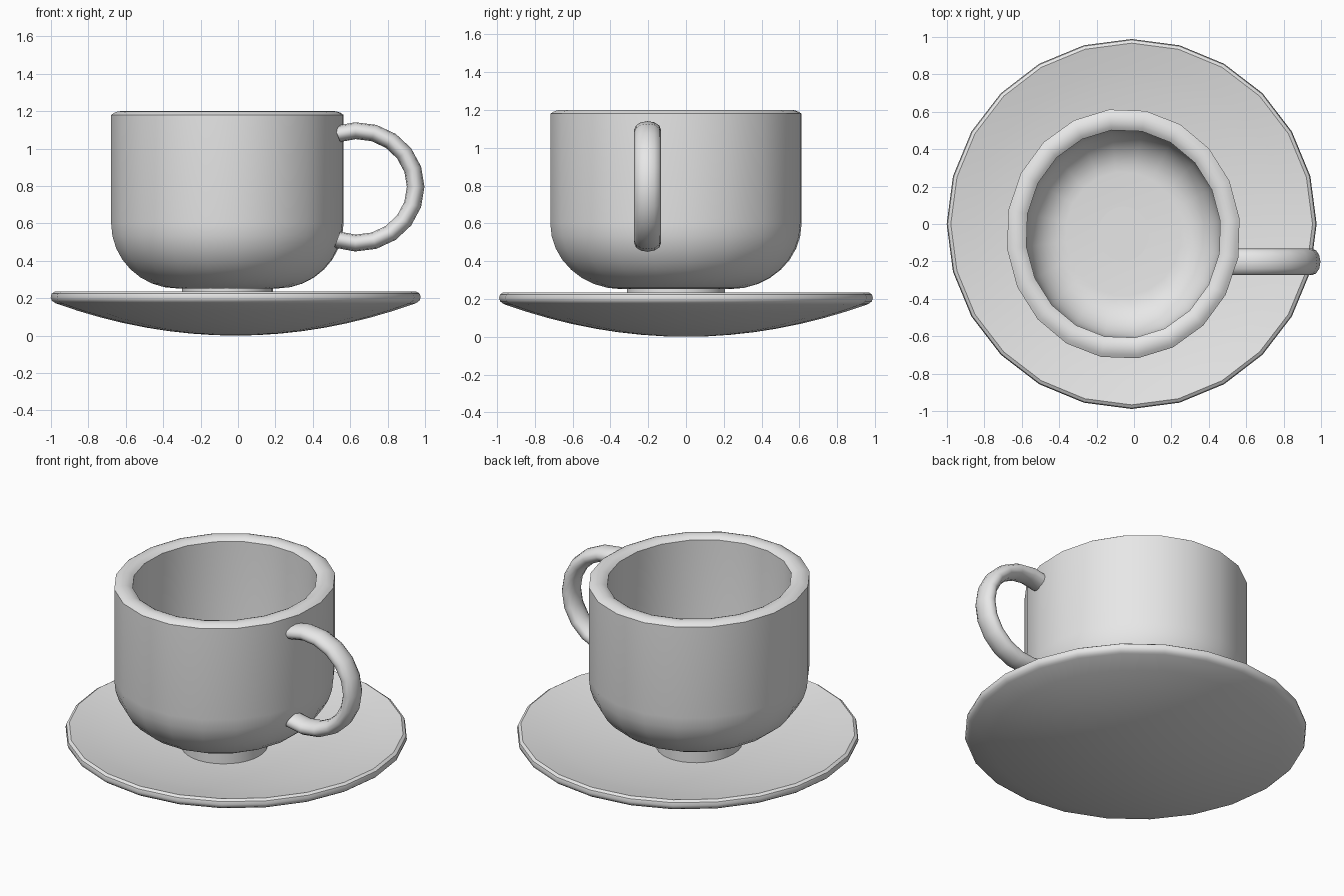
import bpy, bmesh
from math import sin, cos, pi, radians

old = bpy.data.objects.get("Cube")
if old:
    bpy.data.objects.remove(old, do_unlink=True)

grey = bpy.data.materials.new("plain grey")
grey.use_nodes = True
colour = (0.8, 0.8, 0.8, 1)
grey.diffuse_color = colour
grey.node_tree.nodes["Principled BSDF"].inputs["Base Color"].default_value = colour


def finish(name, bm, crease=35):
    """Turn a bmesh into a smooth-shaded grey object."""
    bmesh.ops.recalc_face_normals(bm, faces=bm.faces)
    mesh = bpy.data.meshes.new(name)
    bm.to_mesh(mesh)
    bm.free()
    mesh.materials.append(grey)
    obj = bpy.data.objects.new(name, mesh)
    bpy.context.collection.objects.link(obj)
    bpy.ops.object.select_all(action="DESELECT")
    obj.select_set(True)
    bpy.context.view_layer.objects.active = obj
    bpy.ops.object.shade_smooth_by_angle(angle=radians(crease))


def skin(bm, rings):
    """Join neighbouring rings with quads and cap both ends."""
    n = len(rings[0])
    for a, b in zip(rings, rings[1:]):
        for i in range(n):
            j = (i + 1) % n
            bm.faces.new((a[i], a[j], b[j], b[i]))
    bm.faces.new(rings[0])
    bm.faces.new(rings[-1])


def lathe(name, profile, sides, centre, stretch=1.0, turn=0.0):
    """Revolve (radius, height) points, stretched along y."""
    bm = bmesh.new()
    angles = [2 * pi * i / sides + turn for i in range(sides)]
    skin(bm, [[bm.verts.new((centre[0] + r * cos(a),
                             centre[1] + r * stretch * sin(a), z))
               for a in angles] for r, z in profile])
    finish(name, bm)


# Saucer: curved underside, rounded lip, dished top
steps = [0.03] + [0.12 * i for i in range(1, 9)]
under = [(r, 0.175 * (r / 0.97) ** 2) for r in steps]
lip = [(0.97, 0.177), (0.983, 0.187), (0.989, 0.205), (0.984, 0.224), (0.967, 0.235)]
dish = [(r, 0.125 + 0.108 * (r / 0.967) ** 2) for r in reversed(steps[:-1])]
lathe("saucer", under + lip + dish, 24, (-0.0125, 0))

# Cup: rounded bowl, straight wall, gently domed rim and hollow inside
CUP = (-0.057, -0.053)
STRETCH = 1.07
quarter = [pi / 2 * i / 8 for i in range(9)]
outer = [(0.27 + 0.356 * sin(t), 0.6 - 0.348 * cos(t)) for t in quarter]
rim = [(0.573 + d, 1.18 + h) for d, h in
       ((0.053, 0), (0.036, 0.011), (0.018, 0.018), (0, 0.02),
        (-0.018, 0.018), (-0.036, 0.011), (-0.051, 0))]
inner = [(0.31 + 0.212 * sin(t), 0.6 - 0.25 * cos(t)) for t in reversed(quarter)]
lathe("cup", outer + rim + inner, 20, CUP, STRETCH, radians(7))

# Foot under the cup and round plate on the cup floor
lathe("cup_foot", [(0.243, 0.12), (0.243, 0.27)], 32, CUP, STRETCH)
lathe("cup_floor_disc", [(0.137, 0.348), (0.137, 0.357)], 32, CUP, STRETCH)

# Handle: oval tube swept around an open arc
bm = bmesh.new()
rings = []
for i in range(13):
    a = radians(-110 + 220 * i / 12)
    ring = []
    for k in range(12):
        s = 2 * pi * k / 12
        reach = 0.313 + 0.047 * cos(s)
        ring.append(bm.verts.new((0.637 + reach * cos(a), -0.203 + 0.071 * sin(s),
                                  0.795 + 0.96 * reach * sin(a))))
    rings.append(ring)
skin(bm, rings)
finish("handle", bm, 60)
